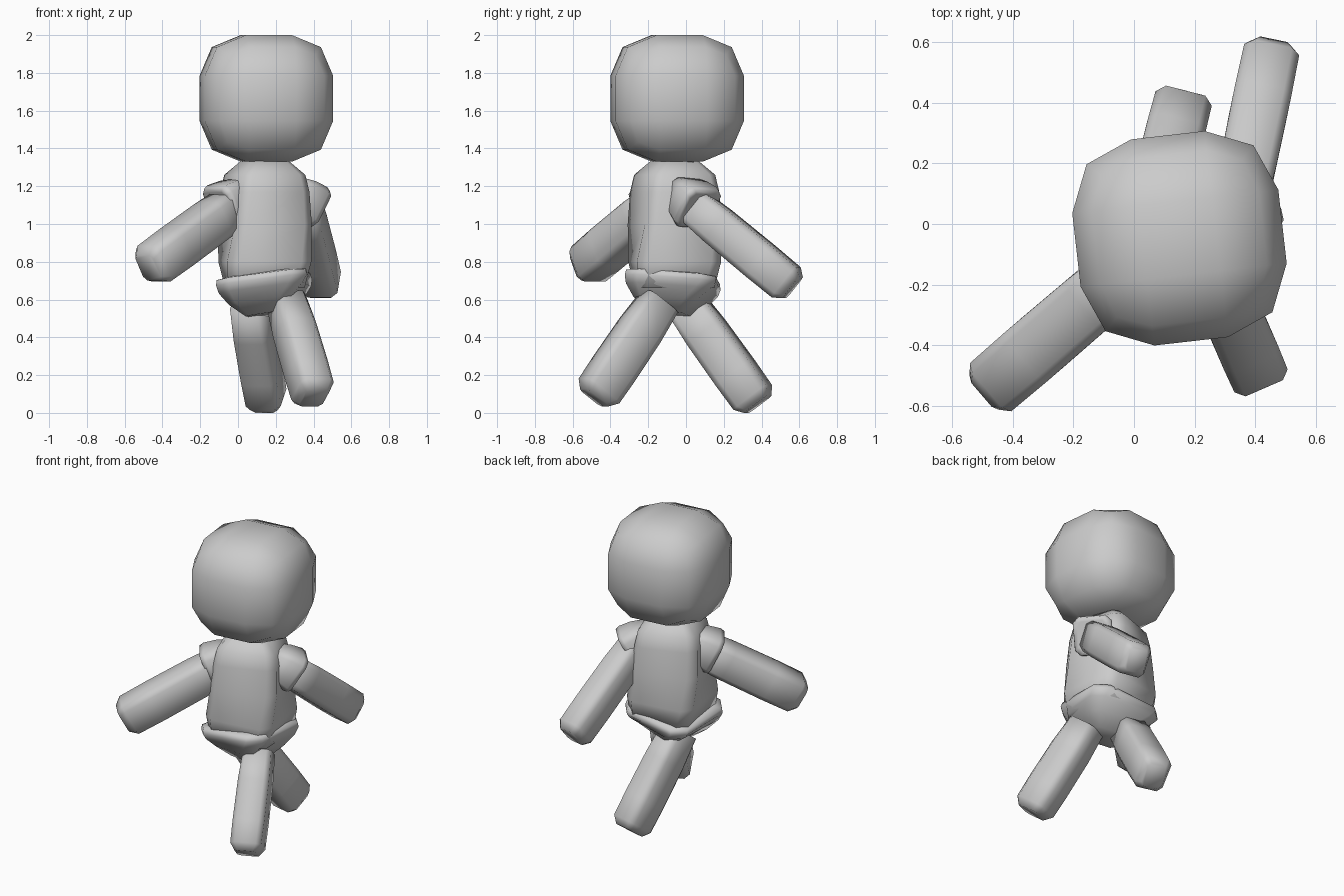
import bpy, bmesh, math
from mathutils import Vector, Matrix

cube = bpy.data.objects.get("Cube")
if cube:
    bpy.data.objects.remove(cube, do_unlink=True)

# Plain clay colour for the whole figure
clay = bpy.data.materials.new("clay_grey")
clay.use_nodes = True
COLOUR = (0.6, 0.6, 0.6, 1)
clay.diffuse_color = COLOUR
clay.node_tree.nodes["Principled BSDF"].inputs["Base Color"].default_value = COLOUR


def finish(name, bm):
    bmesh.ops.recalc_face_normals(bm, faces=bm.faces)
    for face in bm.faces:
        face.smooth = True
    mesh = bpy.data.meshes.new(name)
    bm.to_mesh(mesh)
    bm.free()
    mesh.materials.append(clay)
    obj = bpy.data.objects.new(name, mesh)
    bpy.context.collection.objects.link(obj)
    return obj


def loft(name, sections, matrix, chamfer=0.3, narrow=1.0):
    """Skin chamfered squares; each section is (distance, half width, twist in degrees)."""
    bm = bmesh.new()
    rings = []
    for dist, half, twist in sections:
        inner = half * (1 - chamfer)
        ring = []
        for k in range(4):
            turn = Matrix.Rotation(k * math.pi / 2 + math.radians(twist), 3, 'Z')
            for x, y in ((half, -inner), (half, inner)):
                p = turn @ Vector((x, y, 0))
                ring.append(bm.verts.new(matrix @ Vector((p.x * narrow, p.y, dist))))
        rings.append(ring)
    for a, b in zip(rings, rings[1:]):
        for i in range(8):
            j = (i + 1) % 8
            bm.faces.new((a[i], a[j], b[j], b[i]))
    bm.faces.new(rings[0])
    bm.faces.new(rings[-1])
    return finish(name, bm)


def limb_frame(start, end):
    start, end = Vector(start), Vector(end)
    axis = (end - start).normalized()
    side = axis.cross(Vector((0, 0, 1))).normalized()
    up = side.cross(axis)
    frame = Matrix((side, up, axis)).transposed().to_4x4()
    return Matrix.Translation(start) @ frame, (end - start).length


def limb(name, start, end, half, narrow):
    frame, length = limb_frame(start, end)
    return loft(name, [(0, half * 0.9, 0), (length * 0.3, half, 0), (length * 0.7, half * 1.02, 0),
                       (length - 0.045, half, 0), (length, half * 0.7, 0)], frame, 0.3, narrow)


def sleeve(name, start, end):
    frame, length = limb_frame(start, end)
    return loft(name, [(0, 0.08, 0), (length * 0.45, 0.108, 0), (length * 0.85, 0.12, 0),
                       (length, 0.115, 0), (length, 0.09, 0)], frame)


# Head: a cube with a three by three grid on each side, rounded
bm = bmesh.new()
bmesh.ops.create_cube(bm, size=2)
bmesh.ops.subdivide_edges(bm, edges=bm.edges[:], cuts=2, use_grid_fill=True)
reach = {1: 0.342, 2: 0.277, 3: 0.235}
for v in bm.verts:
    outer = sum(abs(c) > 0.9 for c in v.co)
    v.co = Vector([math.copysign(reach[outer] if abs(c) > 0.9 else 0.122, c) for c in v.co])
    v.co.z *= 0.98
head = finish("head", bm)
head.data.transform(Matrix.Translation((0.15, -0.047, 1.665)) @ Matrix.Rotation(math.radians(6.5), 4, 'Z'))

# Neck joining the head and torso
loft("neck", [(1.27, 0.11, 15), (1.33, 0.10, 15), (1.40, 0.19, 10)],
     Matrix.Translation((0.148, -0.055, 0)))

# Torso, twisting toward the rear arm as it rises
loft("torso", [(0.66, 0.205, 2), (0.8, 0.225, 8), (1.0, 0.212, 17), (1.17, 0.198, 20),
               (1.26, 0.18, 20), (1.335, 0.105, 20)],
     Matrix.Translation((0.142, -0.06, 0)), 0.26)

# Hips with a rolled waistband, slightly tilted
hip_frame = (Matrix.Translation((0.137, -0.07, 0.7)) @ Matrix.Rotation(math.radians(-7), 4, 'Y')
             @ Matrix.Rotation(math.radians(-5), 4, 'X'))
loft("hips", [(-0.18, 0.1, -20), (-0.11, 0.175, -15), (-0.05, 0.225, -8), (-0.01, 0.243, -4),
              (0.02, 0.238, -4), (0.03, 0.19, -4)], hip_frame)

# Arms and sleeves
limb("right_arm", (0.02, -0.115, 1.13), (-0.475, -0.54, 0.768), 0.108, 0.97)
limb("left_arm", (0.335, 0.0, 1.13), (0.452, 0.565, 0.663), 0.103, 0.9)
sleeve("right_sleeve", (0.05, -0.09, 1.17), (-0.09, -0.19, 1.085))
sleeve("left_sleeve", (0.27, -0.03, 1.18), (0.385, 0.07, 1.08))

# Legs
limb("left_leg", (0.255, -0.14, 0.59), (0.405, -0.485, 0.08), 0.11, 0.87)
limb("right_leg", (0.055, -0.01, 0.59), (0.155, 0.38, 0.045), 0.11, 0.87)
